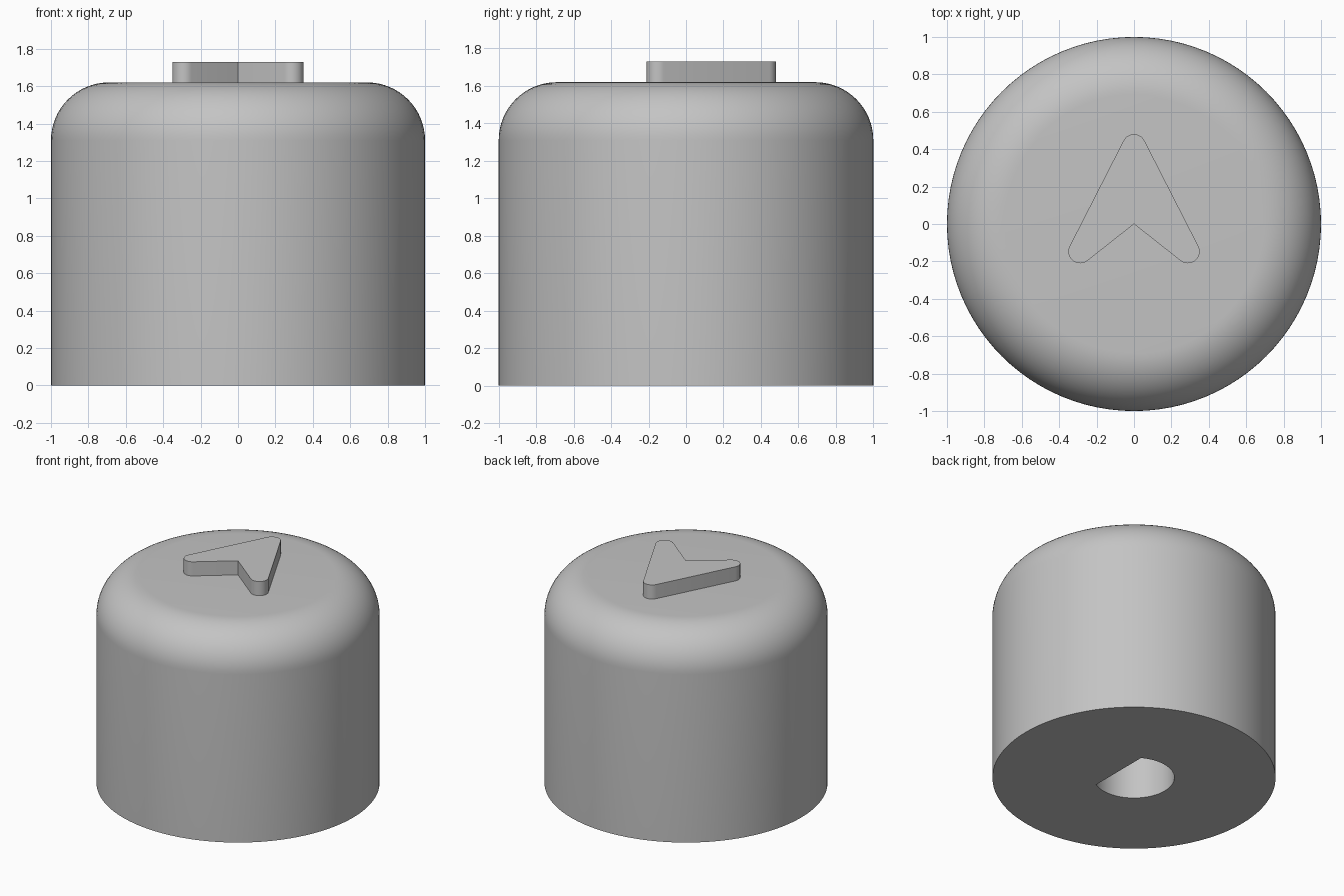
import bpy
import bmesh
from math import sin, cos, pi, radians

cube = bpy.data.objects.get("Cube")
if cube:
    bpy.data.objects.remove(cube, do_unlink=True)

HEIGHT, RADIUS, FILLET = 1.62, 1.0, 0.31
SEGMENTS = 96

grey = bpy.data.materials.new("plain grey")
grey.use_nodes = True
colour = (0.55, 0.55, 0.55, 1)
grey.diffuse_color = colour
grey.node_tree.nodes["Principled BSDF"].inputs["Base Color"].default_value = colour


def arc(cx, cy, r, start, end, steps):
    """Points along an arc, angles in degrees."""
    angles = [radians(start + (end - start) * i / steps) for i in range(steps + 1)]
    return [(cx + r * cos(a), cy + r * sin(a)) for a in angles]


def make_object(name, bm):
    bmesh.ops.recalc_face_normals(bm, faces=bm.faces)
    mesh = bpy.data.meshes.new(name)
    bm.to_mesh(mesh)
    bm.free()
    mesh.materials.append(grey)
    obj = bpy.data.objects.new(name, mesh)
    bpy.context.collection.objects.link(obj)
    return obj


def prism(name, outline, bottom, top):
    """Extrude a flat outline between two heights."""
    bm = bmesh.new()
    face = bm.faces.new([bm.verts.new((x, y, bottom)) for x, y in outline])
    raised = bmesh.ops.extrude_face_region(bm, geom=[face])["geom"]
    verts = [v for v in raised if isinstance(v, bmesh.types.BMVert)]
    bmesh.ops.translate(bm, verts=verts, vec=(0, 0, top - bottom))
    return make_object(name, bm)


def lathe(name, profile):
    """Stack rings of (radius, height) and cap both ends."""
    bm = bmesh.new()
    rings = []
    for r, z in profile:
        turns = [2 * pi * i / SEGMENTS for i in range(SEGMENTS)]
        rings.append([bm.verts.new((r * cos(a), r * sin(a), z)) for a in turns])
    for low, high in zip(rings, rings[1:]):
        for i in range(SEGMENTS):
            j = (i + 1) % SEGMENTS
            bm.faces.new((low[i], low[j], high[j], high[i]))
    bm.faces.new(rings[0])
    bm.faces.new(rings[-1])
    return make_object(name, bm)


def smooth(obj):
    bpy.ops.object.select_all(action='DESELECT')
    bpy.context.view_layer.objects.active = obj
    obj.select_set(True)
    bpy.ops.object.shade_smooth_by_angle(angle=radians(25))


# Knob body with a rounded upper rim
rim = arc(RADIUS - FILLET, HEIGHT - FILLET, FILLET, 0, 90, 16)
body = lathe("knob_body", [(RADIUS, 0)] + rim)

# D-shaped shaft socket in the underside, flat on the +x side
socket = prism("socket_cutter", arc(0, 0, 0.285, 60, 300, 40), -0.1, 1.1)
socket.hide_render = True
cut = body.modifiers.new("shaft_socket", 'BOOLEAN')
cut.operation = 'DIFFERENCE'
cut.solver = 'EXACT'
cut.object = socket
bpy.context.view_layer.objects.active = body
bpy.ops.object.modifier_apply(modifier=cut.name)
bpy.data.objects.remove(socket, do_unlink=True)
smooth(body)

# Raised pointer arrow with rounded corners and a notched tail
ROUND = 0.063
tip = arc(0, 0.417, ROUND, 27.2, 152.8, 10)
left_half = arc(-0.288, -0.147, ROUND, 152.8, 308.3, 12)
right_half = [(-x, y) for x, y in reversed(left_half)]
arrow = prism("pointer_arrow", tip + left_half + [(0, 0)] + right_half,
              HEIGHT - 0.02, 1.73)
smooth(arrow)
